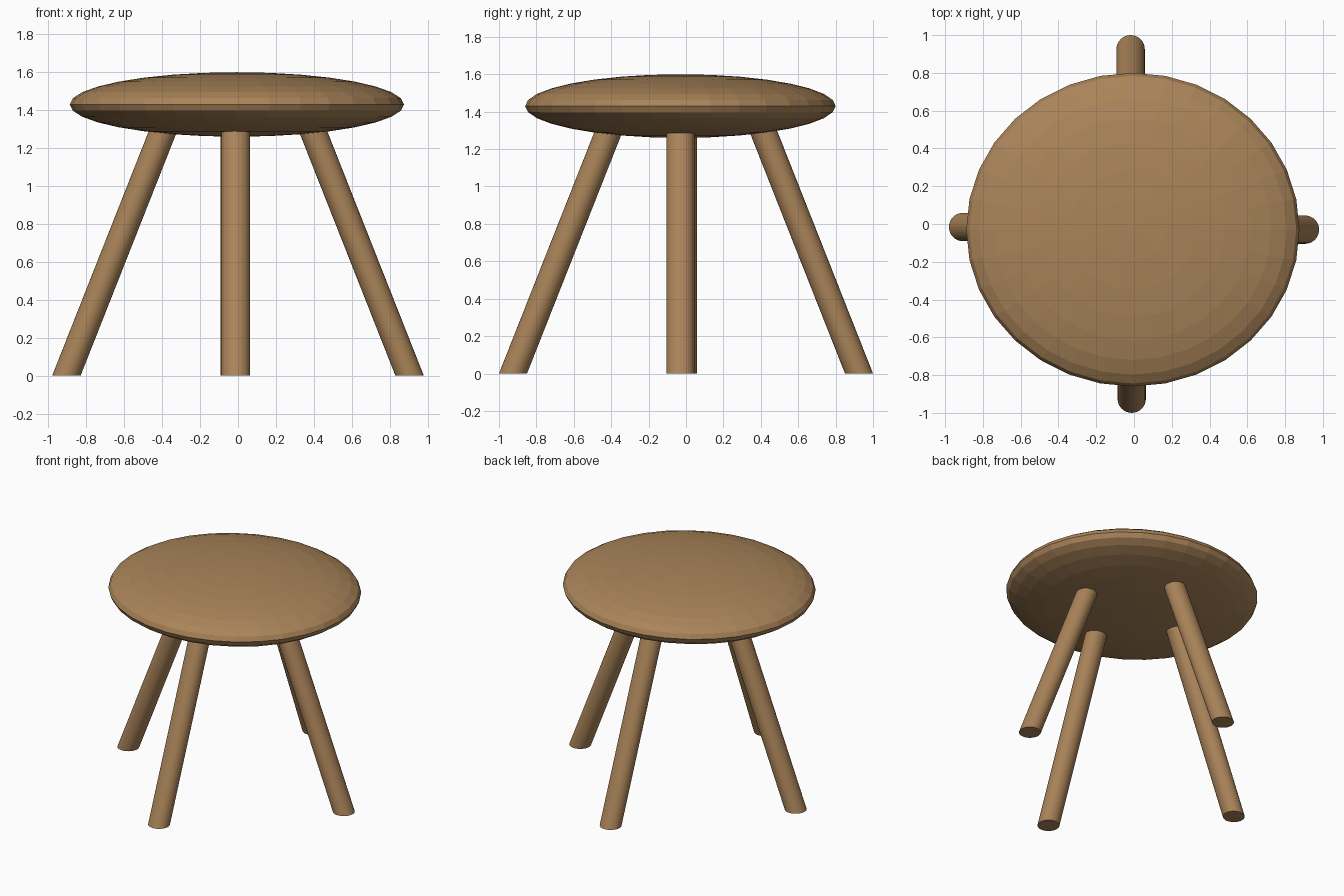
import bpy, bmesh
from mathutils import Vector, Matrix

if "Cube" in bpy.data.objects:
    bpy.data.objects.remove(bpy.data.objects["Cube"])

# Wood material
wood = bpy.data.materials.new("wood")
wood.diffuse_color = (0.40, 0.23, 0.10, 1)
wood.use_nodes = True
wood.node_tree.nodes["Principled BSDF"].inputs["Base Color"].default_value = wood.diffuse_color


def make_object(name, bm):
    mesh = bpy.data.meshes.new(name)
    bm.to_mesh(mesh)
    bm.free()
    mesh.materials.append(wood)
    obj = bpy.data.objects.new(name, mesh)
    bpy.context.collection.objects.link(obj)
    return obj


# Seat: flattened, flat-faced ball
bm = bmesh.new()
bmesh.ops.create_uvsphere(bm, u_segments=32, v_segments=16, radius=1)
bmesh.ops.scale(bm, vec=(0.882, 0.83, 0.17), verts=bm.verts)
bmesh.ops.translate(bm, vec=(-0.006, -0.03, 1.43), verts=bm.verts)
make_object("seat", bm)

LEG_TOP = 1.31
LEG_RADIUS = 0.075


# Splayed leg: upright cylinder sheared so both ends stay level
def leg(name, foot, lean):
    bm = bmesh.new()
    bmesh.ops.create_cone(bm, cap_ends=True, segments=32, radius1=LEG_RADIUS,
                          radius2=LEG_RADIUS, depth=LEG_TOP,
                          matrix=Matrix.Translation((0, 0, LEG_TOP / 2)))
    for v in bm.verts:
        v.co += Vector((foot[0] + lean[0] * v.co.z, foot[1] + lean[1] * v.co.z, 0))
    make_object(name, bm)


SPLAY = 0.395
leg("left_leg", (-0.905, -0.016), (SPLAY, 0))
leg("right_leg", (0.905, -0.03), (-SPLAY, 0))
leg("front_leg", (-0.012, -0.925), (0, SPLAY))
leg("back_leg", (-0.018, 0.925), (0, -SPLAY))
